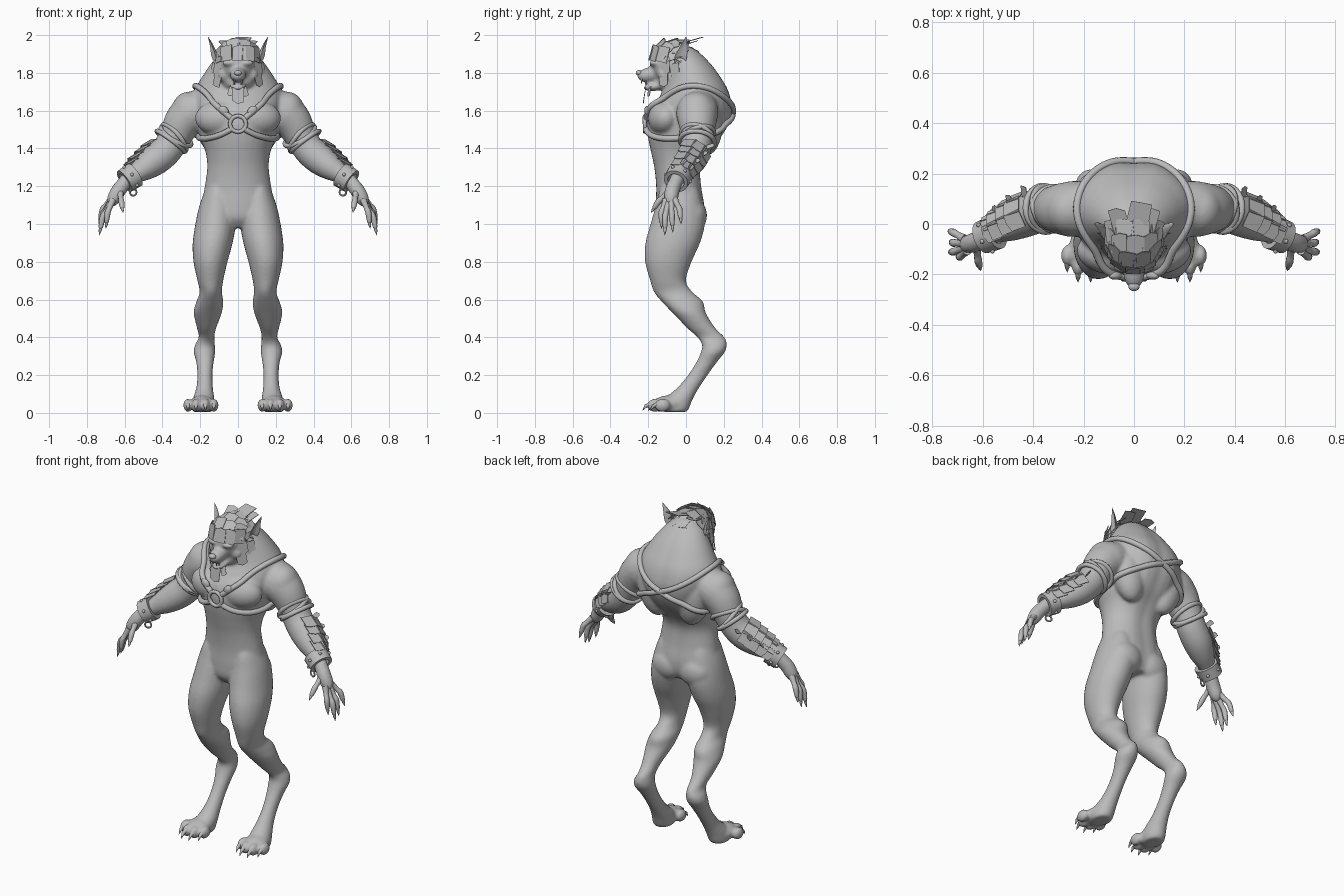
import bpy, bmesh, math, random
from mathutils import Vector, Matrix
from mathutils.bvhtree import BVHTree

if "Cube" in bpy.data.objects:
    bpy.data.objects.remove(bpy.data.objects["Cube"])

random.seed(4)
grey = bpy.data.materials.new("grey")
grey.diffuse_color = (0.5, 0.5, 0.5, 1)
grey.use_nodes = True
grey.node_tree.nodes["Principled BSDF"].inputs["Base Color"].default_value = grey.diffuse_color


def finish(bm, name, angle=60):
    bmesh.ops.recalc_face_normals(bm, faces=bm.faces)
    me = bpy.data.meshes.new(name)
    bm.to_mesh(me)
    bm.free()
    me.materials.append(grey)
    ob = bpy.data.objects.new(name, me)
    bpy.context.collection.objects.link(ob)
    if angle:
        bpy.context.view_layer.objects.active = ob
        ob.select_set(True)
        bpy.ops.object.shade_smooth_by_angle(angle=math.radians(angle))
        ob.select_set(False)
    return ob


def spline(pts, n=5, closed=False):
    """Catmull-Rom through tuples of any length."""
    out, m = [], len(pts)
    get = (lambda i: pts[i % m]) if closed else (lambda i: pts[max(0, min(m - 1, i))])
    for i in range(m if closed else m - 1):
        for k in range(n):
            t = k / n
            out.append([0.5 * (2 * b + (c - a) * t + (2 * a - 5 * b + 4 * c - d) * t * t
                        + (3 * b - a - 3 * c + d) * t ** 3)
                        for a, b, c, d in zip(get(i - 1), get(i), get(i + 1), get(i + 2))])
    return out if closed else out + [list(pts[-1])]


def skin(bm, rings, closed=False):
    vs = [[bm.verts.new(p) for p in r] for r in rings]
    n = len(vs[0])
    for a, b in zip(vs, vs[1:] + vs[:1] if closed else vs[1:]):
        for i in range(n):
            bm.faces.new((a[i], a[(i + 1) % n], b[(i + 1) % n], b[i]))
    if not closed:
        bm.faces.new(vs[0][::-1])
        bm.faces.new(vs[-1])


def loft(bm, secs, n=32, groove=0.0):
    """Stacked horizontal ovals from (z, x0, x1, y_front, y_back)."""
    rings = []
    for z, x0, x1, y0, y1 in spline(secs):
        ring = []
        for i in range(n):
            a = 2 * math.pi * i / n
            dent = groove * math.exp(-(math.cos(a) / 0.25) ** 2) * (math.sin(a) > 0)
            ring.append(((x0 + x1) / 2 + (x1 - x0) / 2 * math.cos(a),
                         (y0 + y1) / 2 + (y1 - y0) / 2 * (math.sin(a) - dent), z))
        rings.append(ring)
    skin(bm, rings)


def tube(bm, pts, sides=12, closed=False):
    """Round sweep through (x, y, z, radius)."""
    P = [Vector(p[:3]) for p in pts]
    m, rings, u = len(P), [], None
    for i in range(m):
        t = (P[(i + 1) % m] - P[i - 1]) if closed else (P[min(i + 1, m - 1)] - P[max(i - 1, 0)])
        t.normalize()
        u = t.orthogonal() if u is None else u - t * u.dot(t)
        u.normalize()
        w = t.cross(u)
        rings.append([P[i] + pts[i][3] * (u * math.cos(2 * math.pi * k / sides)
                      + w * math.sin(2 * math.pi * k / sides)) for k in range(sides)])
    skin(bm, rings, closed)


def ball(bm, c, r, rot=(0, 0, 0)):
    M = Matrix.Translation(c)
    for ax, ang in zip("XYZ", rot):
        M = M @ Matrix.Rotation(ang, 4, ax)
    bmesh.ops.create_uvsphere(bm, u_segments=20, v_segments=12, radius=1,
                              matrix=M @ Matrix.Diagonal((*r, 1)))


def card(bm, c, d, nrm, w, l, lift=0.012):
    """Thin tuft plate: root at c, notched tip along d."""
    nrm, d = Vector(nrm).normalized(), Vector(d)
    d = (d - nrm * d.dot(nrm)).normalized()
    s, c = d.cross(nrm) * w / 2, Vector(c)
    tip = c + d * l + nrm * lift
    out = [c - s, c + s, tip + s * 0.95 - d * l * random.uniform(0, .2), tip + s * 0.1,
           tip - s * 0.9 - d * l * random.uniform(0, .2)]
    lo = [bm.verts.new(p) for p in out]
    hi = [bm.verts.new(p + nrm * 0.003) for p in out]
    bm.faces.new(lo[::-1])
    bm.faces.new(hi)
    for i in range(5):
        j = (i + 1) % 5
        bm.faces.new((lo[i], lo[j], hi[j], hi[i]))


# torso
TORSO = [(.98, .09, -.12, .07), (1.03, .18, -.155, .1), (1.1, .192, -.16, .105), (1.2, .176, -.158, .088),
         (1.3, .163, -.168, .085), (1.38, .172, -.185, .125), (1.45, .198, -.2, .19), (1.53, .215, -.208, .24),
         (1.6, .23, -.192, .258), (1.66, .24, -.15, .25), (1.72, .225, -.115, .228), (1.78, .19, -.1, .19),
         (1.84, .15, -.09, .145), (1.9, .1, -.08, .085), (1.94, .04, -.06, .03)]
body = bmesh.new()
loft(body, [(z, -r, r, f, b) for z, r, f, b in TORSO], groove=.08)
for s in (-1, 1):
    ball(body, (s * .105, -.12, 1.56), (.125, .08, .09), (0, 0, s * .2))  # chest
    ball(body, (s * .09, .04, 1.045), (.1, .072, .09))            # buttock
    ball(body, (s * .135, .11, 1.53), (.095, .085, .17), (0, s * .2, 0))  # back muscle
bmesh.ops.recalc_face_normals(body, faces=body.faces)
surface = BVHTree.FromBMesh(body)

LEG = [(1.26, .09, .12, -.08, .0), (1.19, .05, .168, -.135, .06), (1.1, .015, .204, -.16, .088), (1.0, .012, .226, -.188, .1),
       (.9, .028, .24, -.215, .075), (.8, .055, .236, -.217, .03), (.7, .078, .215, -.19, .0),
       (.64, .085, .203, -.17, .035), (.59, .078, .22, -.13, .09), (.53, .085, .235, -.072, .105),
       (.45, .115, .218, .005, .155), (.4, .125, .208, .06, .205), (.36, .122, .228, .085, .217),
       (.32, .12, .235, .078, .205), (.27, .128, .222, .055, .165), (.2, .135, .215, .01, .115),
       (.13, .132, .222, -.05, .068), (.07, .125, .24, -.12, .035), (.02, .13, .245, -.13, .015),
       (.004, .14, .235, -.11, .0)]
ARM = [(.17, .07, 1.62, .1), (.235, .06, 1.59, .112), (.29, .06, 1.54, .102), (.335, .06, 1.46, .085),
       (.375, .05, 1.395, .083), (.43, .03, 1.345, .083), (.49, .0, 1.3, .07), (.55, -.03, 1.26, .048),
       (.59, -.05, 1.23, .038), (.63, -.072, 1.18, .04), (.66, -.08, 1.13, .036), (.675, -.085, 1.1, .02)]
TOES = [(.128, -.135), (.172, -.165), (.222, -.165), (.265, -.125)]
for s in (-1, 1):
    loft(body, [(z, *sorted((s * a, s * b)), f, k) for z, a, b, f, k in LEG], 24)
    tube(body, [(s * x, y, z, r) for x, y, z, r in spline(ARM)], 20)
    ball(body, (s * .262, .055, 1.6), (.09, .1, .1))              # shoulder cap
    ball(body, (s * .192, -.09, .048), (.066, .085, .045))        # paw
    for x, y in TOES:
        ball(body, (s * x, y, .04), (.025, .042, .036))
# head
ball(body, (0, -.075, 1.845), (.105, .115, .115))
ball(body, (0, -.19, 1.79), (.043, .07, .04), (.15, 0, 0))
ball(body, (0, -.165, 1.728), (.045, .062, .024), (.15, 0, 0))
ball(body, (0, -.07, 1.76), (.095, .09, .07))
for s in (-1, 1):
    ball(body, (s * .045, -.165, 1.852), (.04, .03, .018))        # brow
    ball(body, (s * .075, -.11, 1.79), (.035, .04, .04))          # cheek
ob = finish(body, "body", 0)
m = ob.modifiers.new("fuse", 'REMESH')
m.mode, m.voxel_size, m.use_smooth_shade = 'VOXEL', .008, True
m = ob.modifiers.new("soften", 'SMOOTH')
m.factor, m.iterations = .5, 12

# nose
bm = bmesh.new()
ball(bm, (0, -.248, 1.8), (.022, .018, .015))
finish(bm, "nose")

# fingers, claws and teeth
FINGERS = [((.662, -.105, 1.13), (.69, -.13, 1.06), (.7, -.13, .975)),
           ((.67, -.095, 1.11), (.715, -.11, 1.04), (.735, -.112, .94)),
           ((.675, -.078, 1.115), (.715, -.075, 1.05), (.73, -.07, .955)),
           ((.672, -.06, 1.13), (.715, -.035, 1.08), (.738, -.025, 1.0)),
           ((.625, -.09, 1.17), (.618, -.145, 1.12), (.608, -.185, 1.06))]
fingers, claws = bmesh.new(), bmesh.new()
for s in (-1, 1):
    for a, b, c in FINGERS:
        a, b, c = [Vector((s * p[0], *p[1:])) for p in (a, b, c)]
        e = b.lerp(c, .55)
        tube(fingers, spline([(*a, .019), (*a.lerp(b, .6), .014), (*b, .016), (*e, .012), (*b.lerp(c, .65), .006)], 3), 10)
        tube(claws, [(*e, .009), (*b.lerp(c, .75), .008), (*c, .001)], 8)
    for x, y in TOES:
        tube(claws, [(s * x, y - .025, .045, .013), (s * x, y - .048, .036, .009), (s * x, y - .066, .012, .001)], 8)
    for y, z0, z1 in ((-.235, 1.768, 1.74), (-.212, 1.738, 1.765)):
        tube(claws, [(s * .02, y, z0, .006), (s * .02, y, z1, .001)], 6)
finish(fingers, "fingers")
finish(claws, "claws_and_fangs")

# ears
bm = bmesh.new()
for s in (-1, 1):
    rings = []
    for x, y, z, w in spline([(.09, -.035, 1.83, .022), (.118, -.025, 1.88, .034), (.136, -.01, 1.94, .02), (.158, .0, 1.99, .002)]):
        o, side, dep = Vector((s * x, y, z)), Vector((s * .3, .95, 0)), Vector((s * .95, -.3, 0))
        rings.append([o + side * w * q + dep * w * h for q, h in
                      ((-1, .3), (-.5, -.3), (0, -.5), (.5, -.3), (1, .3), (.45, 0), (0, -.2), (-.45, 0))])
    skin(bm, rings)
finish(bm, "ears")

# fur tufts over the scalp, cheeks and chin
bm = bmesh.new()
C, R = Vector((0, -.075, 1.85)), Vector((.112, .12, .116))
for row in range(5):
    el = math.radians(8 + row * 29)
    for k in (-1.5, -.5, .5, 1.5) if row % 2 else (-2, -1, 0, 1, 2):
        az = math.radians(k * 31 + random.uniform(-4, 4))
        n = Vector((math.sin(az), -math.cos(az) * math.cos(el), math.cos(az) * math.sin(el)))
        p = C + Vector((n.x * R.x, n.y * R.y, n.z * R.z))
        t = Vector((n.x, n.y, n.z + .0)) - .35 * Vector((0, math.sin(el), math.cos(el)))
        card(bm, p, (.08 * k, math.sin(el), math.cos(el)), n, .075, .085, -.008 if row < 3 else .012)
for s in (-1, 1):
    for x, y, z in [(.1, -.11, 1.86), (.115, -.06, 1.85), (.1, -.12, 1.8), (.112, -.06, 1.79)]:
        card(bm, (s * x, y, z), (s * .12, .15, -1), (s, -.8, 0), .06, .075, .008)
    card(bm, (s * .03, -.19, 1.725), (s * .2, .1, -1), (s * .5, -1, 0), .03, .05)
    card(bm, (s * .045, -.03, 1.94), (s * .3, 1, .2), (0, -.2, 1), .07, .1, .01)
card(bm, (0, -.212, 1.722), (0, .05, -1), (0, -1, 0), .065, .085)
card(bm, (.01, -.01, 1.96), (.2, 1, .15), (0, -.15, 1), .09, .1)
finish(bm, "head_fur", 0)

# fur tufts along the outer forearms
bm = bmesh.new()
path = [Vector(p) for p in ((.4, .04, 1.37), (.435, .026, 1.342), (.475, .006, 1.312), (.505, -.01, 1.29))]
for s in (-1, 1):
    for i, p in enumerate(path):
        r = (.09, .086, .078, .066)[i]
        d = Vector((s * .75, -.35, -.5)).normalized()
        up, back = Vector((s * .45, .1, .75)).normalized(), Vector((s * .25, 1, -.1)).normalized()
        for a in (-15, 25, 65):
            n = up * math.cos(math.radians(a)) + back * math.sin(math.radians(a))
            n = (n - d * n.dot(d)).normalized()
            card(bm, Vector((s * p.x, p.y, p.z)) + n * r, d, n, .075, .075, .004)
    # loose spiky tufts on the back edge
    for x, y, z in ((.43, .095, 1.4), (.49, .06, 1.36), (.545, .02, 1.32)):
        card(bm, (s * x, y, z), (s * .3, 1, .5), (s * .6, -.3, .6), .03, .06, .0)
finish(bm, "forearm_fur", 0)

# harness straps laid on the torso
def strap(bm, pts, r):
    out = []
    for p in spline(pts, 8):
        q, n, *_ = surface.find_nearest(Vector(p))
        out.append((*(q + n * r * .5), r))
    for _ in range(5):
        out = [tuple((out[i - 1][k] + 2 * out[i][k] + out[i + 1][k]) / 4 for k in range(4))
               if 0 < i < len(out) - 1 else out[i] for i in range(len(out))]
    tube(bm, out, 8)


bm = bmesh.new()
for s in (-1, 1):
    # over the shoulder, across the back, under the other arm and back to the ring
    strap(bm, [(s * .03, -.22, 1.555), (s * .11, -.2, 1.63), (s * .18, -.1, 1.7), (s * .23, .0, 1.735), (s * .22, .12, 1.72),
               (s * .13, .22, 1.65), (0, .27, 1.58), (-s * .13, .23, 1.525), (-s * .21, .13, 1.48), (-s * .23, .04, 1.46),
               (-s * .22, -.05, 1.45), (-s * .18, -.16, 1.45), (-s * .1, -.21, 1.47), (-s * .03, -.22, 1.505)], .016)
    ball(bm, (s * .075, -.205, 1.6), (.022, .016, .03), (0, s * .8, 0))
ring = [(.042 * math.cos(a), -.218, 1.53 + .042 * math.sin(a), .011) for a in [i * math.pi / 12 for i in range(24)]]
tube(bm, ring, 8, True)
finish(bm, "harness")

# upper arm bindings, wrist cuffs with studs and a dangling link
def hoop(bm, c, axis, rad, r):
    axis = Vector(axis).normalized()
    u = axis.orthogonal().normalized()
    w = axis.cross(u)
    tube(bm, [(*(Vector(c) + rad * (u * math.cos(i * math.pi / 14) + w * math.sin(i * math.pi / 14))), r)
              for i in range(28)], 8, True)


bands, cuffs = bmesh.new(), bmesh.new()
for s in (-1, 1):
    for dx, ax in ((-.01, (s * .5, .3, -.85)), (.0, (s * .7, -.3, -.6)), (.018, (s * .6, -.1, -.8))):
        hoop(bands, (s * (.338 + dx), .06, 1.455 - dx), ax, .091, .013)
    d = Vector((s * .75, -.3, -.5)).normalized()
    c = Vector((s * .575, -.043, 1.243))
    u = d.orthogonal().normalized()
    w = d.cross(u)
    prof = [(-.035, .048), (-.035, .07), (.033, .066), (.033, .046)]
    skin(cuffs, [[c + d * h + r * (u * math.cos(a) + w * math.sin(a)) for a in [k * math.pi / 12 for k in range(24)]]
                 for h, r in prof], True)
    for k in range(6):
        ball(cuffs, c + .069 * (u * math.cos(k * 1.047) + w * math.sin(k * 1.047)), (.009, .009, .009))
    hoop(cuffs, c + Vector((-s * .02, -.03, -.075)), (s * .3, 1, 0), .018, .005)
finish(bands, "arm_bindings")
finish(cuffs, "wrist_cuffs", 35)
